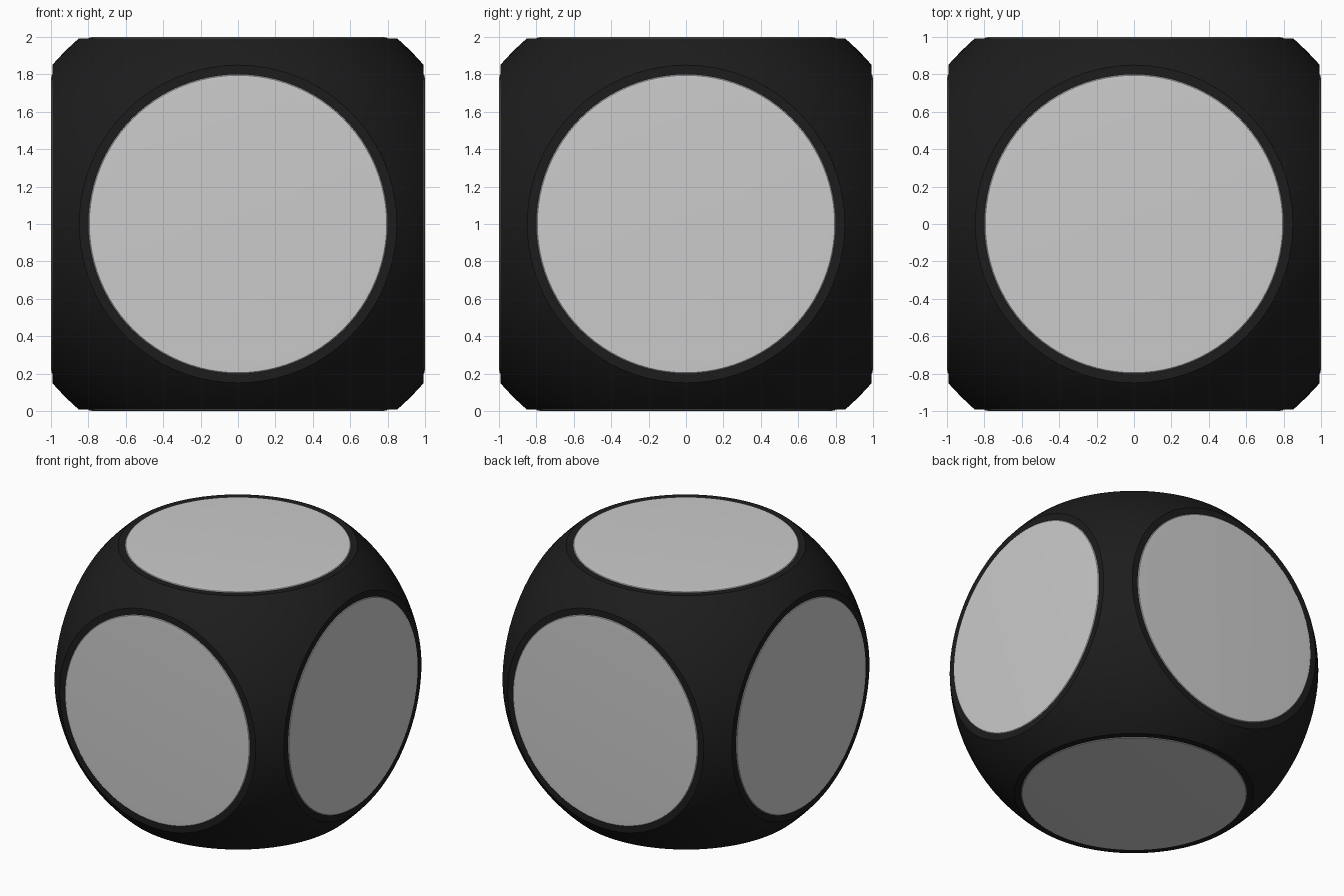
import bpy, bmesh, math
from mathutils import Vector, Matrix

if "Cube" in bpy.data.objects:
    bpy.data.objects.remove(bpy.data.objects["Cube"])

FACES = [("front", (0, -1, 0)), ("back", (0, 1, 0)), ("left", (-1, 0, 0)),
         ("right", (1, 0, 0)), ("top", (0, 0, 1)), ("bottom", (0, 0, -1))]
CENTRE = Vector((0, 0, 1))
BODY_H = 0.993      # body flats sit just below the face discs
RADIUS = 1.307      # sphere that rounds the cube off


def finish(name, bm, matrix, color=None):
    bmesh.ops.recalc_face_normals(bm, faces=bm.faces)
    mesh = bpy.data.meshes.new(name)
    bm.to_mesh(mesh)
    bm.free()
    ob = bpy.data.objects.new(name, mesh)
    ob.matrix_world = matrix
    bpy.context.collection.objects.link(ob)
    if color:
        mat = bpy.data.materials.new(name + "_colour")
        mat.diffuse_color = color
        mat.use_nodes = True
        mat.node_tree.nodes["Principled BSDF"].inputs["Base Color"].default_value = mat.diffuse_color
        mesh.materials.append(mat)
    bpy.ops.object.select_all(action='DESELECT')
    ob.select_set(True)
    bpy.context.view_layer.objects.active = ob
    bpy.ops.object.shade_smooth_by_angle(angle=math.radians(25))
    return ob


# Body: a sphere with six flats sliced off
bm = bmesh.new()
bmesh.ops.create_uvsphere(bm, u_segments=96, v_segments=64, radius=RADIUS)
for _, n in FACES:
    n = Vector(n)
    cut = bmesh.ops.bisect_plane(bm, geom=bm.verts[:] + bm.edges[:] + bm.faces[:],
                                 plane_co=n * BODY_H, plane_no=n, clear_outer=True)
    rim = [e for e in cut["geom_cut"] if isinstance(e, bmesh.types.BMEdge)]
    bmesh.ops.edgeloop_fill(bm, edges=rim)
finish("die_body", bm, Matrix.Translation(CENTRE), (0.012, 0.012, 0.012, 1))

# Face discs: slightly raised, with a shallow sloped rim
PROFILE = [(0.80, 0.96), (0.80, 0.994), (0.795, 0.998), (0.75, 1.0)]
SEGS = 96
for name, n in FACES:
    bm = bmesh.new()
    rings = [[bm.verts.new((r * math.cos(2 * math.pi * i / SEGS),
                            r * math.sin(2 * math.pi * i / SEGS), h))
              for i in range(SEGS)] for r, h in PROFILE]
    for a, b in zip(rings, rings[1:]):
        for i in range(SEGS):
            j = (i + 1) % SEGS
            bm.faces.new((a[i], a[j], b[j], b[i]))
    bm.faces.new(rings[-1])
    bm.faces.new(rings[0][::-1])
    turn = Vector((0, 0, 1)).rotation_difference(Vector(n)).to_matrix().to_4x4()
    finish(name + "_face_disc", bm, Matrix.Translation(CENTRE) @ turn)
